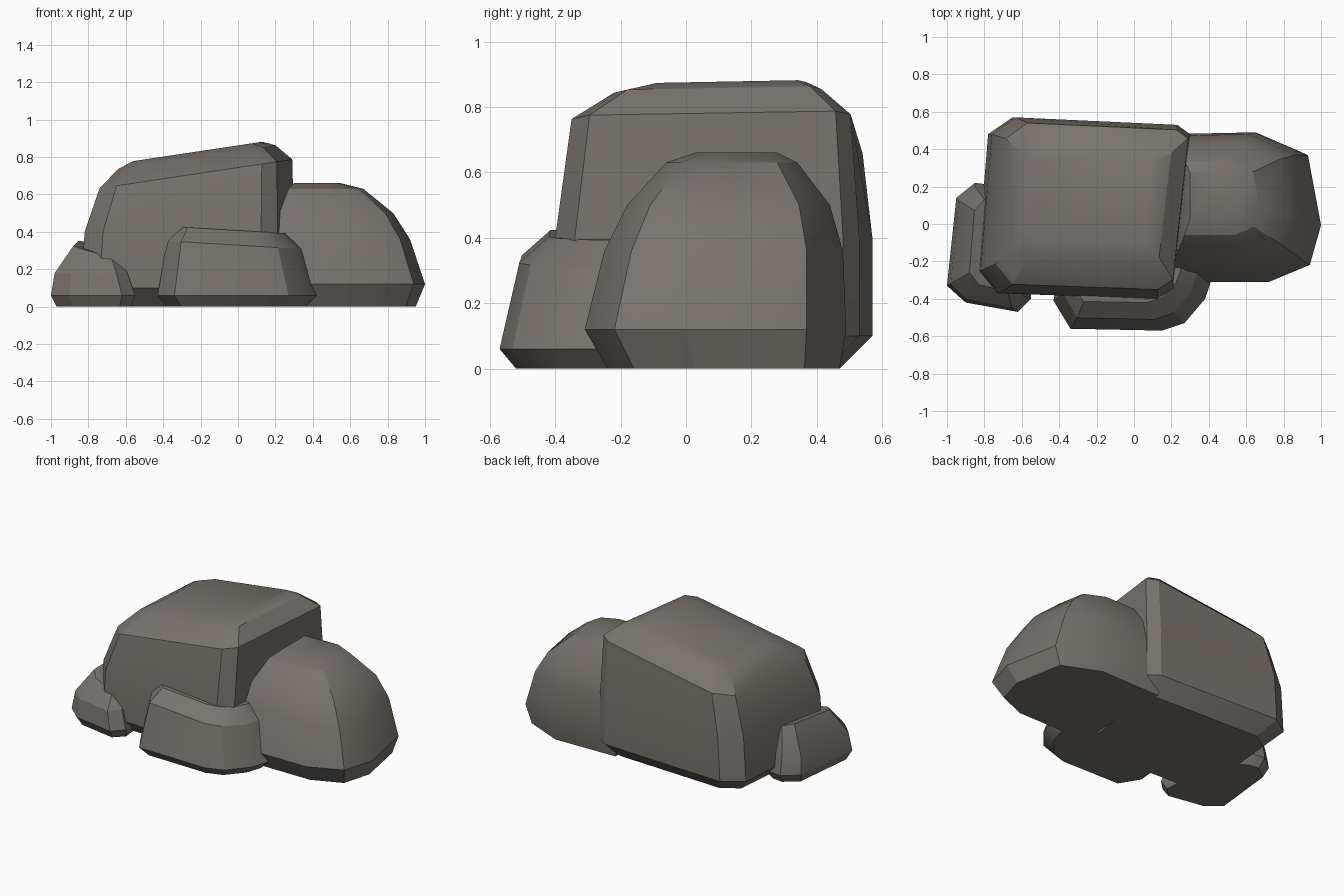
import bpy
import bmesh
import math

old_cube = bpy.data.objects.get("Cube")
if old_cube:
    bpy.data.objects.remove(old_cube, do_unlink=True)

# One warm grey stone colour
stone = bpy.data.materials.new("warm_grey_stone")
stone.use_nodes = True
stone_colour = (0.19, 0.17, 0.15, 1)
stone.diffuse_color = stone_colour
shader = stone.node_tree.nodes["Principled BSDF"]
shader.inputs["Base Color"].default_value = stone_colour
shader.inputs["Roughness"].default_value = 0.9


def fit(value, low, high, new_low, new_high):
    """Move a value from one range to another."""
    return new_low + (value - low) / (high - low) * (new_high - new_low)


def rock(name, outline, levels, tilt=(0, 0), tilted_from=0.2):
    """Stack a plan outline, fitted to the box of each level, and wrap a hull.

    Each level is (height, left, right, front, back). Levels above
    tilted_from are tilted by the slopes along x and y.
    """
    xs = [point[0] for point in outline]
    ys = [point[1] for point in outline]
    bm = bmesh.new()
    for height, left, right, front, back in levels:
        slope_x, slope_y = tilt if height > tilted_from else (0, 0)
        middle_x, middle_y = (left + right) / 2, (front + back) / 2
        for px, py in outline:
            x = fit(px, min(xs), max(xs), left, right)
            y = fit(py, min(ys), max(ys), front, back)
            z = height + slope_x * (x - middle_x) + slope_y * (y - middle_y)
            bm.verts.new((x, y, z))

    hull = bmesh.ops.convex_hull(bm, input=bm.verts[:])
    unused = {item for item in hull["geom_interior"] + hull["geom_unused"]
              if isinstance(item, bmesh.types.BMVert)}
    bmesh.ops.delete(bm, geom=list(unused), context="VERTS")
    bmesh.ops.dissolve_limit(bm, angle_limit=math.radians(3),
                             verts=bm.verts[:], edges=bm.edges[:])
    bmesh.ops.recalc_face_normals(bm, faces=bm.faces[:])

    mesh = bpy.data.meshes.new(name)
    bm.to_mesh(mesh)
    bm.free()
    mesh.materials.append(stone)
    obj = bpy.data.objects.new(name, mesh)
    bpy.context.scene.collection.objects.link(obj)

    # Soft facets with crisp main edges
    bpy.ops.object.select_all(action="DESELECT")
    obj.select_set(True)
    bpy.context.view_layer.objects.active = obj
    bpy.ops.object.shade_smooth_by_angle(angle=math.radians(25))
    return obj


# Large block with a sloping top
rock("large_boulder",
     outline=[(-.84, -.25), (-.74, -.37), (.12, -.4), (.21, -.34),
              (.3, .48), (.23, .53), (-.65, .57), (-.78, .48)],
     levels=[(0, -.74, .24, -.3, .47),
             (.1, -.84, .3, -.4, .57),
             (.4, -.82, .3, -.4, .57),
             (.71, -.74, .29, -.35, .54),
             (.8, -.64, .2, -.22, .44),
             (.83, -.56, .13, -.12, .39)],
     tilt=(.15, 0), tilted_from=.5)

# Rounded boulder at the side
rock("round_boulder",
     outline=[(.16, -.3), (.72, -.3), (.94, -.21), (1, 0),
              (.93, .37), (.65, .49), (.16, .48)],
     levels=[(0, .2, .95, -.24, .47),
             (.12, .16, 1, -.31, .49),
             (.36, .18, .92, -.25, .48),
             (.5, .22, .83, -.18, .44),
             (.63, .27, .67, -.06, .34),
             (.66, .3, .55, .03, .28)])

# Low slab along the front
rock("front_slab",
     outline=[(-.43, -.41), (-.34, -.56), (.15, -.57), (.27, -.53),
              (.38, -.4), (.42, -.28), (.38, -.1), (-.4, -.1)],
     levels=[(0, -.38, .36, -.52, -.12),
             (.06, -.43, .42, -.57, -.1),
             (.33, -.38, .34, -.51, -.1),
             (.41, -.33, .25, -.42, -.14)],
     tilt=(-.06, 0))

# Small stone at the other end
rock("small_stone",
     outline=[(-1, -.33), (-.9, -.42), (-.62, -.47), (-.55, -.4),
              (-.6, .1), (-.77, .21), (-.85, .22), (-.95, .14)],
     levels=[(0, -.97, -.57, -.43, .18),
             (.06, -1, -.55, -.47, .22),
             (.18, -.98, -.59, -.45, .2),
             (.31, -.88, -.64, -.36, .13)],
     tilt=(-.25, .1))
